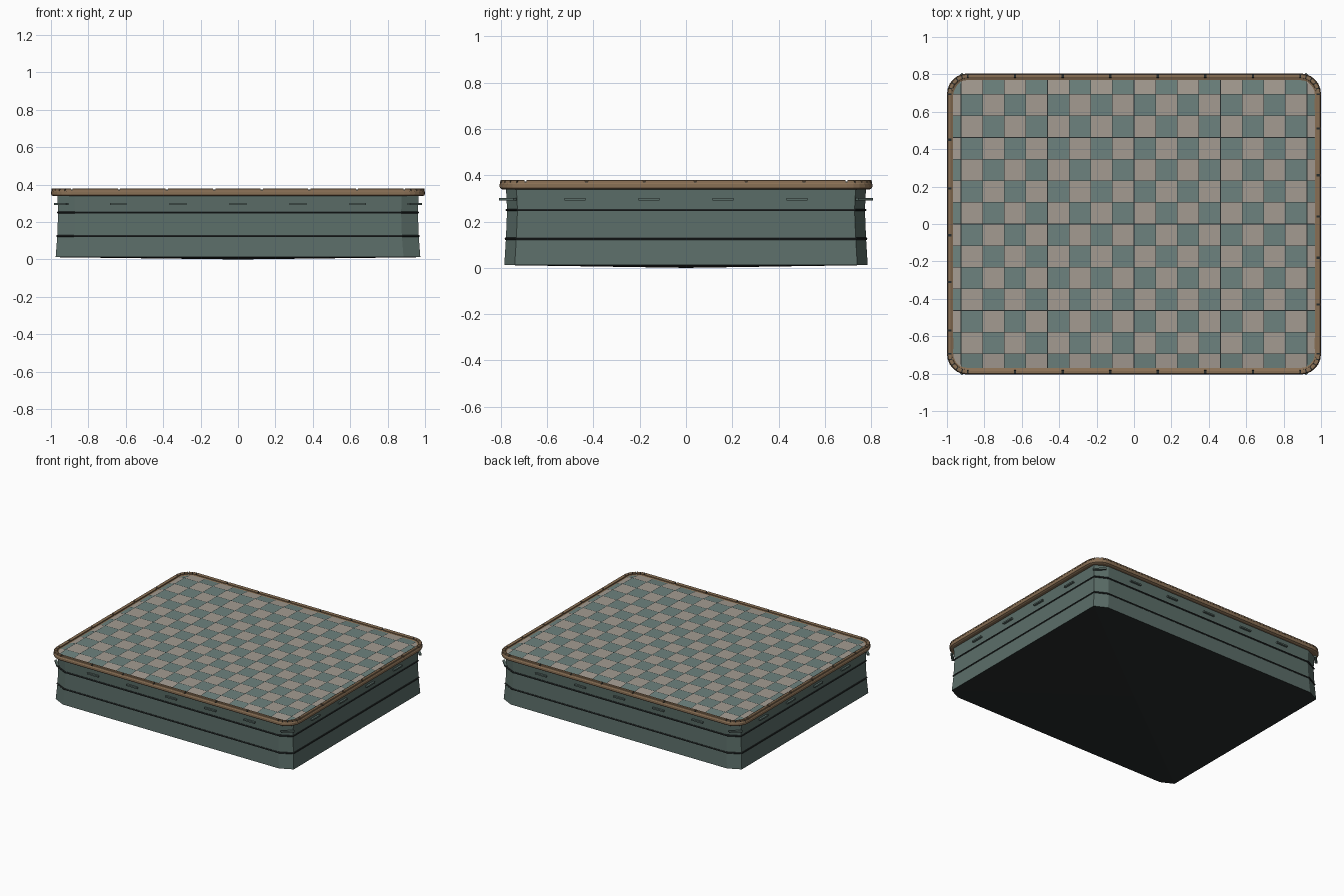
import bpy, bmesh
from math import sin, cos, pi
from mathutils import Vector, Matrix

if "Cube" in bpy.data.objects:
    bpy.data.objects.remove(bpy.data.objects["Cube"])


def mat(name, r, g, b):
    m = bpy.data.materials.new(name)
    m.diffuse_color = (r, g, b, 1)
    m.use_nodes = True
    m.node_tree.nodes["Principled BSDF"].inputs["Base Color"].default_value = m.diffuse_color
    return m


TEAL = mat("wall_teal", .105, .155, .14)
DARK = mat("dark", .02, .025, .025)
BROWN = mat("brown", .25, .16, .09)
TILE_A = mat("tile_teal", .155, .225, .21)
TILE_B = mat("tile_cream", .37, .33, .285)


def finish(bm, name, *mats):
    bmesh.ops.recalc_face_normals(bm, faces=bm.faces)
    me = bpy.data.meshes.new(name)
    bm.to_mesh(me)
    bm.free()
    for m in mats:
        me.materials.append(m)
    ob = bpy.data.objects.new(name, me)
    bpy.context.collection.objects.link(ob)
    return ob


def rounded(hx, hy, r, n=6):
    pts = []
    for k, (sx, sy) in enumerate([(1, 1), (-1, 1), (-1, -1), (1, -1)]):
        for i in range(n + 1):
            a = (k + i / n) * pi / 2
            pts.append((sx * (hx - r) + r * cos(a), sy * (hy - r) + r * sin(a)))
    return pts


def chamfered(hx, hy, cx=.09, cy=.045):
    return [(hx, hy - cy), (hx - cx, hy), (cx - hx, hy), (-hx, hy - cy),
            (-hx, cy - hy), (cx - hx, -hy), (hx - cx, -hy), (hx, cy - hy)]


def loft(bm, loops, closed=False, ring=True):
    """Skin a list of equal-length 3D point loops."""
    vs = [[bm.verts.new(p) for p in lp] for lp in loops]
    n = len(vs[0])
    pairs = list(zip(vs, vs[1:])) + ([(vs[-1], vs[0])] if closed else [])
    for a, b in pairs:
        for i in range(n if ring else n - 1):
            j = (i + 1) % n
            bm.faces.new((a[i], a[j], b[j], b[i]))
    return vs


def lift(pts, z):
    return [(x, y, z) for x, y in pts]


# Walls, slightly tapered between the seams, with a shallow cone underside
bm = bmesh.new()
prof = [(.975, .785, .012), (.966, .778, .125), (.962, .773, .25), (.966, .778, .35)]
vs = loft(bm, [lift(chamfered(x, y), z) for x, y, z in prof])
tip = bm.verts.new((0, 0, 0))
for i in range(8):
    bm.faces.new((vs[0][i], vs[0][(i + 1) % 8], tip)).material_index = 1
bm.faces.new(vs[-1])
finish(bm, "base_walls", TEAL, DARK)

# Dark seam beads
for k, (hx, hy, z) in enumerate([(.972, .784, .126), (.968, .78, .25)]):
    bm = bmesh.new()
    sect = [(-.02, -.005), (-.003, -.005), (0, 0), (-.003, .005), (-.02, .005)]
    loft(bm, [lift(chamfered(hx + d, hy + d), z + h) for d, h in sect], closed=True)
    finish(bm, f"wall_seam_{k}", DARK)

# Rim moulding and the dark joint strip on it


def rim(name, sect, m):
    b = bmesh.new()
    loft(b, [lift(rounded(1 - d, .805 - d, .11 - d), z) for d, z in sect], closed=True)
    finish(b, name, m)


rim("rim_band", [(.04, .338), (.012, .338), (.003, .343), (0, .35), (0, .362),
                 (.004, .368), (.025, .371), (.04, .365)], BROWN)
rim("rim_joint", [(.004, .366), (.005, .373), (.023, .373), (.024, .366)], DARK)

# Rim cap segments: straight runs and corner pieces with gaps between
bm = bmesh.new()
SECT = [(.002, .367), (.003, .377), (.006, .38), (.02, .38), (.026, .377), (.027, .367)]
GAP = .006


def piece(stations):
    """stations: (outer edge point, inward direction)"""
    v = loft(bm, [[(p.x + d * n.x, p.y + d * n.y, z) for d, z in SECT] for p, n in stations])
    bm.faces.new(v[0])
    bm.faces.new(v[-1])


xs = [-.89 + .2543 * i for i in range(8)]
ys = {1: [-.695, -.43, -.18, .04, .26, .51, .695],
      -1: [-.695, -.57, -.31, -.06, .19, .45, .695]}
for s in (1, -1):
    for a, b in zip(xs, xs[1:]):
        piece([(Vector((x, s * .805)), Vector((0, -s))) for x in (a + GAP, b - GAP)])
    for a, b in zip(ys[s], ys[s][1:]):
        piece([(Vector((s, y)), Vector((-s, 0))) for y in (a + GAP, b - GAP)])
R = .11
for k, (sx, sy) in enumerate([(1, 1), (-1, 1), (-1, -1), (1, -1)]):
    for i in range(5):
        st = []
        for t in (.1, .5, .9):
            a = (k + (i + t) / 5) * pi / 2
            d = Vector((cos(a), sin(a)))
            st.append((Vector((sx * (1 - R), sy * (.805 - R))) + R * d, -d))
        piece(st)
finish(bm, "rim_caps", BROWN)

# Checkered floor: rounded sheet cut on a grid, with thin grout lines
P = .1156
bm = bmesh.new()
bm.faces.new([bm.verts.new(p) for p in lift(rounded(.978, .783, .09), .374)])
for axis, n in ((0, 8), (1, 6)):
    for i in range(-n, n + 1):
        no = Vector((0, 0, 0))
        no[axis] = 1
        bmesh.ops.bisect_plane(bm, geom=bm.verts[:] + bm.edges[:] + bm.faces[:],
                               plane_co=no * (i * P), plane_no=no)
for v in bm.verts:
    if v.is_boundary:
        v.co.z = .366
for f in bm.faces:
    c = f.calc_center_median()
    f.material_index = int((c.x // P + c.y // P) % 2 == 0)
grout = bmesh.ops.inset_individual(bm, faces=bm.faces[:], thickness=.0025)["faces"]
for f in grout:
    f.material_index = 2
floor = finish(bm, "checkered_floor", TILE_A, TILE_B, DARK)

# Small slats floating just off the upper wall, one diagonal at each corner
spots = []
for s in (1, -1):
    spots += [(x, s * .78, 0) for x in (-.64, -.32, 0, .32, .64)]
    spots += [(s * .97, y, pi / 2) for y in (-.48, -.16, .16, .48)]
    spots += [(.945, s * .77, -s * pi / 4), (-.945, s * .77, s * pi / 4)]
bm = bmesh.new()
for x, y, a in spots:
    bmesh.ops.create_cube(bm, size=1, matrix=Matrix.Translation((x, y, .296)) @
                          Matrix.Rotation(a, 4, 'Z') @ Matrix.Diagonal((.09, .018, .01, 1)))
finish(bm, "wall_slats", TEAL)
